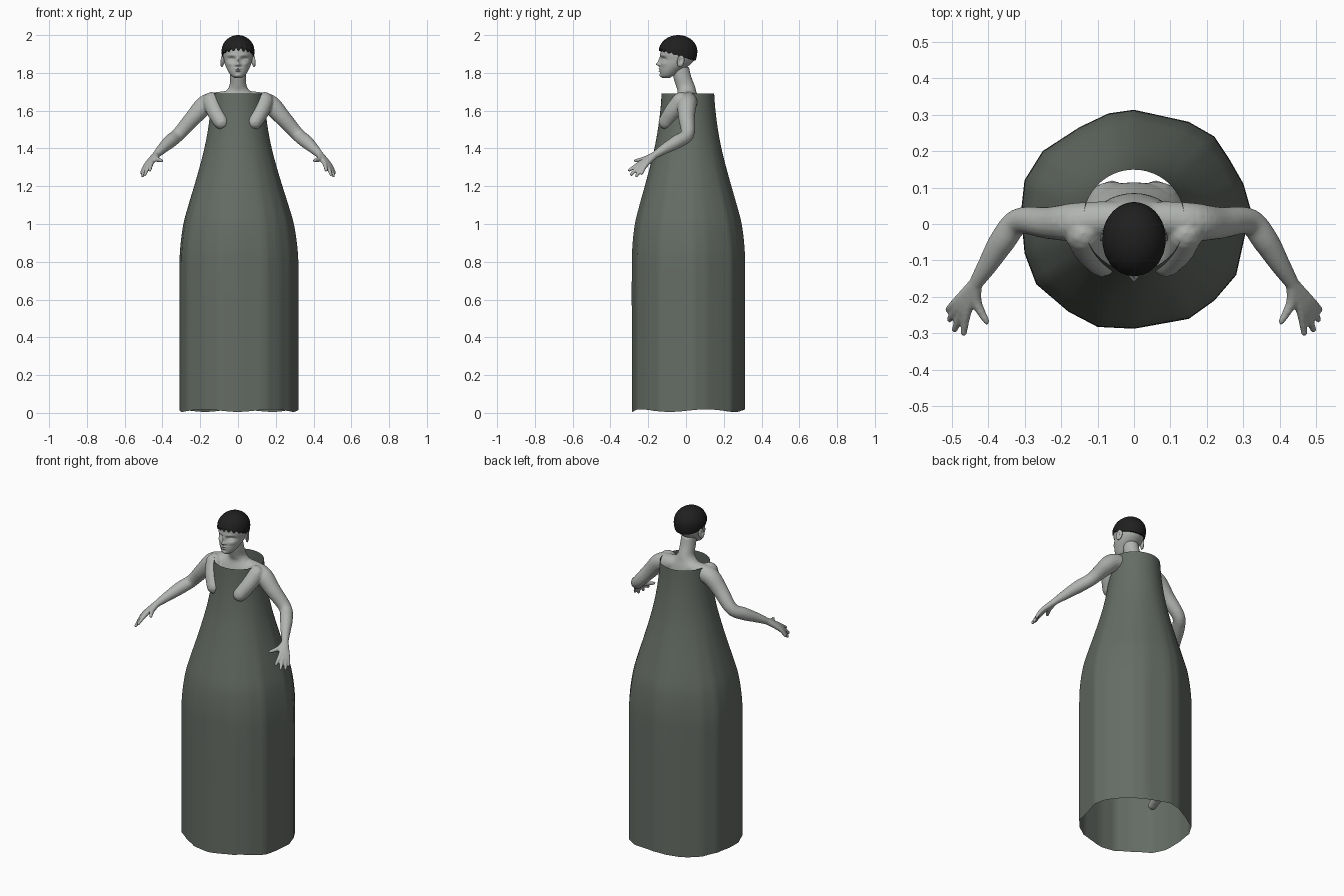
import bpy, bmesh, math
from mathutils import Vector, Matrix

cube = bpy.data.objects.get("Cube")
if cube:
    bpy.data.objects.remove(cube, do_unlink=True)


def material(name, rgb):
    m = bpy.data.materials.new(name)
    m.use_nodes = True
    m.diffuse_color = (*rgb, 1)
    m.node_tree.nodes["Principled BSDF"].inputs["Base Color"].default_value = (*rgb, 1)
    return m


SKIN = material("pale grey skin", (0.44, 0.46, 0.44))
CLOTH = material("dark green grey cloth", (0.13, 0.15, 0.13))
HAIR = material("black hair", (0.014, 0.014, 0.014))


def finish(bm, name, mat, angle=60):
    bmesh.ops.recalc_face_normals(bm, faces=bm.faces)
    mesh = bpy.data.meshes.new(name)
    bm.to_mesh(mesh)
    bm.free()
    mesh.materials.append(mat)
    ob = bpy.data.objects.new(name, mesh)
    bpy.context.collection.objects.link(ob)
    bpy.ops.object.select_all(action='DESELECT')
    ob.select_set(True)
    bpy.context.view_layer.objects.active = ob
    bpy.ops.object.shade_smooth_by_angle(angle=math.radians(angle))
    return ob


def spline(rows, n):
    """Smooth samples through control rows, n per span."""
    p = [Vector(r) for r in rows]
    p = [p[0]] + p + [p[-1]]
    out = []
    for a, b, c, d in zip(p, p[1:], p[2:], p[3:]):
        for i in range(n):
            t = i / n
            out.append(b + (c - a) * (t / 2) + (a * 2 - b * 5 + c * 4 - d) * (t * t / 2)
                       + (b * 3 - a - c * 3 + d) * (t ** 3 / 2))
    return out + [p[-1]]


def skin_rings(bm, rings, caps=True):
    """Bridge lists of points, each a closed ring."""
    vs = [[bm.verts.new(c) for c in ring] for ring in rings]
    n = len(vs[0])
    for lo, hi in zip(vs, vs[1:]):
        for i in range(n):
            j = (i + 1) % n
            bm.faces.new((lo[i], lo[j], hi[j], hi[i]))
    if caps:
        bm.faces.new(vs[0][::-1])
        bm.faces.new(vs[-1])


def ellipse_stack(bm, rows, n, seg):
    """Rows are height, centre y, half width, half depth."""
    angles = [2 * math.pi * i / seg for i in range(seg)]
    skin_rings(bm, [[(rx * math.cos(a), cy + ry * math.sin(a), z) for a in angles]
                    for z, cy, rx, ry in spline(rows, n)])


def limb(bm, rows, side=1, n=4):
    """Rounded tube along rows of x, y, z, radius."""
    pts = spline(rows, n)
    for p in pts:
        bmesh.ops.create_icosphere(bm, subdivisions=2, radius=p[3],
                                   matrix=Matrix.Translation((side * p[0], p[1], p[2])))
    for p, q in zip(pts, pts[1:]):
        a, b = Vector((side * p[0], p[1], p[2])), Vector((side * q[0], q[1], q[2]))
        d = b - a
        m = Matrix.Translation((a + b) / 2) @ d.to_track_quat('Z', 'Y').to_matrix().to_4x4()
        bmesh.ops.create_cone(bm, cap_ends=True, segments=16, radius1=p[3], radius2=q[3],
                              depth=d.length, matrix=m)


# Body: torso, limbs and hands fused into one skin
bm = bmesh.new()
ellipse_stack(bm, [(1.08, .02, .06, .05), (1.14, .02, .145, .09), (1.22, .02, .14, .09),
                   (1.38, .005, .105, .072), (1.5, 0, .115, .085), (1.6, 0, .125, .078),
                   (1.66, .005, .12, .062), (1.70, .005, .07, .05), (1.73, -.003, .046, .05),
                   (1.78, -.02, .043, .048), (1.83, -.03, .042, .046)], 4, 32)
WRIST = (.435, -.165, 1.365, .019)
FINGERS = [((.457, -.238, 1.325), (.467, -.30, 1.285)),
           ((.470, -.236, 1.317), (.492, -.290, 1.262)),
           ((.481, -.228, 1.312), (.506, -.262, 1.254)),
           ((.488, -.215, 1.310), (.510, -.235, 1.268))]
for s in (1, -1):
    # shoulder and arm
    limb(bm, [(.03, .015, 1.66, .046), (.10, .012, 1.65, .05), (.17, .005, 1.632, .052),
              (.235, .003, 1.565, .044), (.315, .008, 1.475, .036), (.36, -.045, 1.437, .036),
              (.40, -.11, 1.40, .028), WRIST], s)
    # chest
    limb(bm, [(.14, -.025, 1.65, .05), (.12, -.07, 1.595, .045), (.088, -.105, 1.54, .041)], s)
    # seat
    limb(bm, [(.06, .03, 1.2, .07), (.06, .045, 1.14, .075)], s)
    # leg and foot
    limb(bm, [(.085, .015, 1.11, .083), (.12, 0, .92, .07), (.15, 0, .73, .05),
              (.175, .025, .58, .052), (.2, .03, .36, .03)], s)
    limb(bm, [(.2, .04, .315, .032), (.225, -.05, .312, .03), (.25, -.138, .297, .025)], s)
    # fingers with their palm bones, then the thumb
    for knuckle, tip in FINGERS:
        limb(bm, [WRIST, (*knuckle, .013), (*tip, .009)], s)
    limb(bm, [WRIST, (.432, -.215, 1.345, .015), (.404, -.268, 1.335, .009)], s)
body = finish(bm, "body", SKIN)
fuse = body.modifiers.new("fuse", 'REMESH')
fuse.mode, fuse.voxel_size, fuse.use_smooth_shade = 'VOXEL', .005, True
soften = body.modifiers.new("soften", 'SMOOTH')
soften.factor, soften.iterations = .5, 5

# Head: stacked ellipses pushed into a face
bm = bmesh.new()
ellipse_stack(bm, [(1.772, -.105, .016, .016), (1.785, -.096, .036, .037),
                   (1.81, -.082, .053, .056), (1.84, -.06, .067, .077),
                   (1.87, -.045, .075, .09), (1.90, -.042, .08, .094),
                   (1.94, -.042, .078, .09), (1.97, -.042, .06, .07),
                   (1.985, -.042, .03, .04)], 7, 96)
# Dents and bulges: x, z, spread x, spread z, push forward
FACE = [(.034, 1.872, .017, .012, -.018), (.034, 1.868, .011, .007, .009),
        (.032, 1.893, .022, .007, .004), (0, 1.862, .007, .02, .012),
        (0, 1.845, .011, .009, .017), (.012, 1.842, .006, .005, .006),
        (0, 1.821, .017, .004, .009), (0, 1.81, .015, .004, .009),
        (0, 1.8155, .02, .002, -.006), (0, 1.785, .018, .01, .008),
        (.045, 1.848, .016, .012, .005)]
for v in bm.verts:
    if v.co.y < -.05:
        x, z = abs(v.co.x), v.co.z
        v.co.y -= sum(k * math.exp(-((x - fx) / sx) ** 2 - ((z - fz) / sz) ** 2)
                      for fx, fz, sx, sz, k in FACE)
finish(bm, "head", SKIN, 80)

# Ears
for s, label in ((1, "left"), (-1, "right")):
    bm = bmesh.new()
    bmesh.ops.create_uvsphere(
        bm, u_segments=20, v_segments=14, radius=1,
        matrix=Matrix.Translation((s * .084, -.028, 1.862)) @ Matrix.Rotation(s * .35, 4, 'Z')
        @ Matrix.Rotation(-.2, 4, 'X') @ Matrix.Diagonal((.009, .02, .031, 1)))
    for v in bm.verts:
        # hollow of the ear
        v.co.x -= s * .012 * math.exp(-((v.co.y + .03) / .009) ** 2 - ((v.co.z - 1.865) / .014) ** 2)
    finish(bm, label + "_ear", SKIN, 80)

# Hair: cropped cap with a jagged fringe
bm = bmesh.new()
SEG, STEPS = 96, 16
rings = []
for k in range(-1, STEPS):
    ring = []
    for i in range(SEG):
        a = 2 * math.pi * i / SEG
        front = max(0, -math.sin(a))
        jag = abs((i / 5) % 1 - .5) * 2
        low = 1.888 + .024 * front - .022 * max(0, math.sin(a)) + .022 * jag * front ** .5
        t = max(k, 0) / STEPS
        z = low + (2.0 - low) * math.sin(t * math.pi / 2)
        h = (z - 1.915) / (.085 if z > 1.915 else .12)
        f = math.sqrt(max(0, 1 - h * h)) * (1 + .03 * jag * front * (1 - t))
        if k < 0:
            f *= .8
        ring.append((.087 * f * math.cos(a), -.041 + .101 * f * math.sin(a), z))
    rings.append(ring)
skin_rings(bm, rings)
finish(bm, "hair", HAIR, 50)

# Gown: open tube, uneven footprint low down and round at the top
FOOT = [(.32, .04), (.30, .11), (.26, .18), (.22, .24), (.15, .28), (0, .313), (-.07, .303),
        (-.15, .265), (-.25, .20), (-.30, .12), (-.31, .03), (-.30, -.08), (-.268, -.165),
        (-.18, -.24), (-.10, -.282), (0, -.287), (.15, -.26), (.22, -.21), (.28, -.14),
        (.30, -.05)]
outline = []
for p, q in zip(FOOT, FOOT[1:] + FOOT[:1]):
    outline += [Vector(p).lerp(Vector(q), i / 4) - Vector((0, .01)) for i in range(4)]
PROFILE = [(.012, .305), (.4, .305), (.75, .305), (.88, .301), (1.0, .286), (1.1, .26),
           (1.2, .231), (1.3, .203), (1.4, .178), (1.5, .159), (1.6, .146), (1.69, .139)]
bm = bmesh.new()
rings = []
for z, r in spline(PROFILE, 4):
    w = min(1, max(0, (1.5 - z) / .7))
    ring = []
    for c in outline:
        a = math.atan2(c.y, c.x)
        rad = r * (1 + w * (c.length / .305 - 1))
        hem = .007 * math.sin(5 * a) * max(0, 1 - z / .3)
        ring.append((rad * math.cos(a), .01 + rad * math.sin(a), z + hem))
    rings.append(ring)
skin_rings(bm, rings, caps=False)
finish(bm, "gown", CLOTH, 30)
